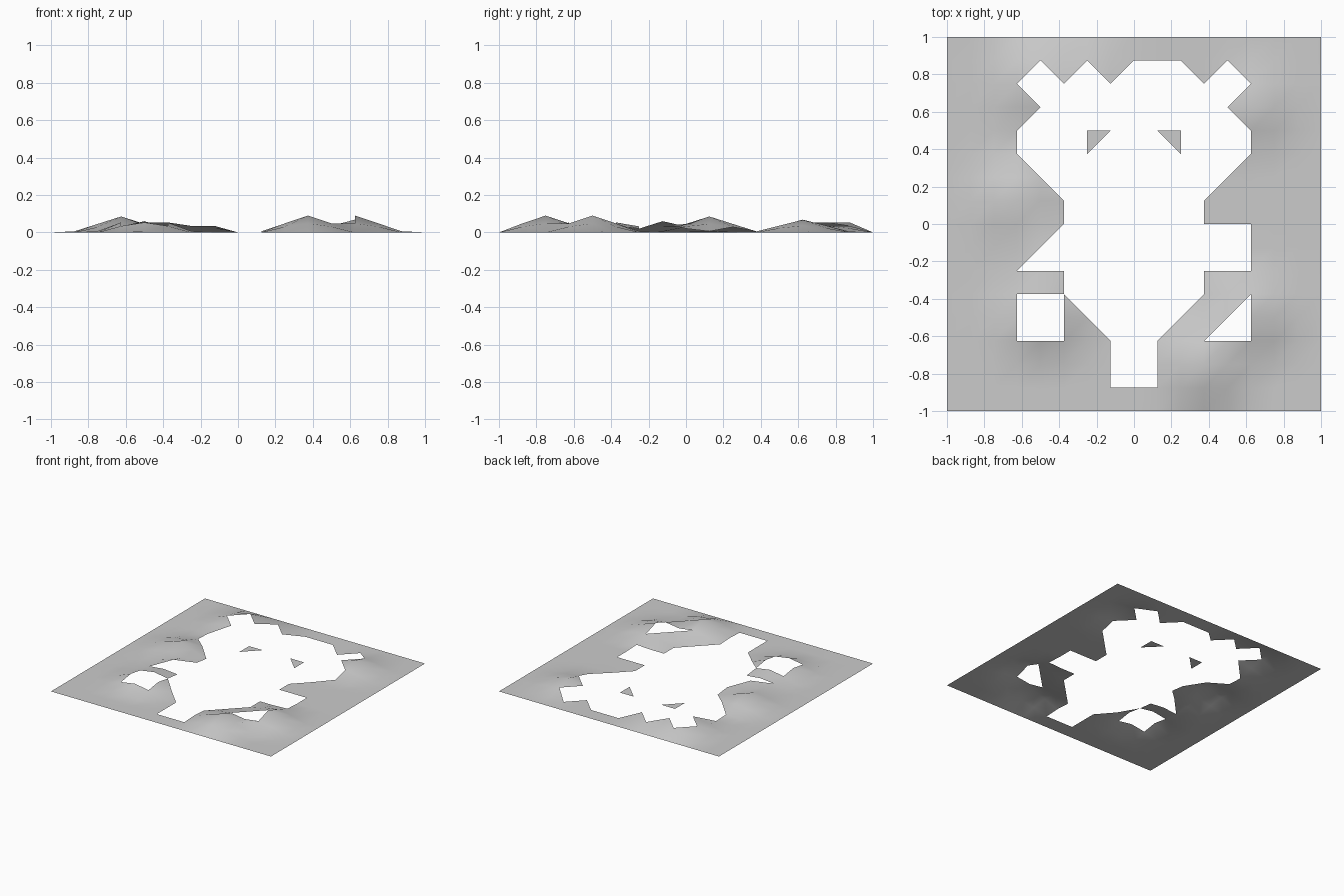
import bpy, math

if "Cube" in bpy.data.objects:
    bpy.data.objects.remove(bpy.data.objects["Cube"])

S = 0.125  # grid step; the outlines below are in grid steps

# cut-outs of the sheet
MAIN = [(-5, 6), (-4, 7), (-3, 6), (-2, 7), (-1, 6), (0, 7), (2, 7), (3, 6),
        (4, 7), (5, 6), (4, 5), (5, 4), (5, 3), (3, 1), (3, 0), (5, 0), (5, -2),
        (3, -2), (3, -3), (1, -5), (1, -7), (-1, -7), (-1, -5), (-3, -3),
        (-3, -2), (-5, -2), (-3, 0), (-3, 1), (-5, 3), (-5, 4), (-4, 5)]
SQUARE = [(-5, -3), (-3, -3), (-3, -5), (-5, -5)]
CORNER = [(5, -3), (5, -5), (3, -5)]
HOLES = [MAIN, SQUARE, CORNER]

# raised bumps: grid x, grid y, height
BUMPS = [(3, -6, .09), (5, -4, .09), (-5, 1, .085), (-4, -4, .1),
         (-4, 6, .1), (-2, 6, .065), (5, 5, .068), (-4, -1, .06)]


def inside(px, py, poly):
    hit = False
    for (x1, y1), (x2, y2) in zip(poly, poly[1:] + poly[:1]):
        if (y1 > py) != (y2 > py) and px < x1 + (py - y1) * (x2 - x1) / (y2 - y1):
            hit = not hit
    return hit


def height(x, y):
    if max(abs(x), abs(y)) >= 8:
        return 0.0
    return max(max(0, h * (1 - math.hypot(x - a, y - b) / 2.15)) for a, b, h in BUMPS)


def make_sheet(name, faces, relief=True):
    index, verts, polys = {}, [], []
    for f in faces:
        for p in f:
            if p not in index:
                index[p] = len(verts)
                verts.append((p[0] * S, p[1] * S, height(*p) if relief else 0.0))
        polys.append([index[p] for p in f])
    me = bpy.data.meshes.new(name)
    me.from_pydata(verts, [], polys)
    me.update()
    me.shade_smooth()
    ob = bpy.data.objects.new(name, me)
    bpy.context.collection.objects.link(ob)
    return ob


# relief sheet: whole grid cells, or half cells along diagonal cuts
faces = []
for i in range(-8, 8):
    for j in range(-8, 8):
        cx, cy = i + .5, j + .5
        corners = [(i, j), (i + 1, j), (i + 1, j + 1), (i, j + 1)]
        sides = [(0, -.25), (.25, 0), (0, .25), (-.25, 0)]  # bottom, right, top, left
        solid = [not any(inside(cx + a, cy + b, h) for h in HOLES) for a, b in sides]
        if all(solid):
            faces.append(corners)
        elif any(solid):
            # drop the corner between the two empty quarters
            for k in range(4):
                if not solid[k] and not solid[k - 1]:
                    faces.append([c for n, c in enumerate(corners) if n != k])
make_sheet("relief_sheet", faces)

# two loose triangles inside the opening
make_sheet("left_triangle", [[(-2, 4), (-2, 3), (-1, 4)]], False)
make_sheet("right_triangle", [[(1, 4), (2, 3), (2, 4)]], False)
